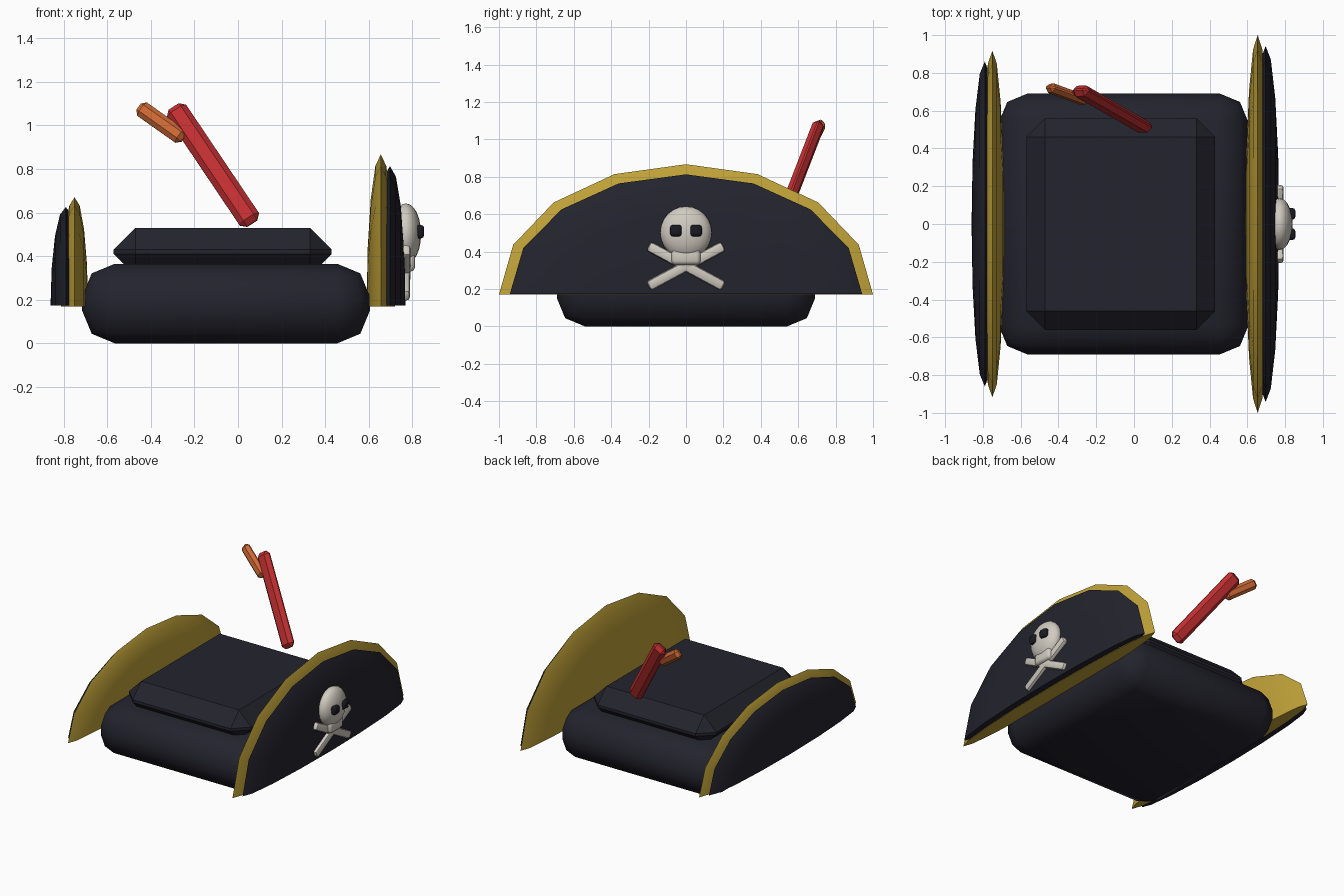
import bpy, bmesh, math
from mathutils import Vector, Matrix

if "Cube" in bpy.data.objects:
    bpy.data.objects.remove(bpy.data.objects["Cube"])


def material(name, rgb):
    m = bpy.data.materials.new(name)
    m.diffuse_color = (*rgb, 1)
    m.use_nodes = True
    m.node_tree.nodes["Principled BSDF"].inputs["Base Color"].default_value = m.diffuse_color
    return m


NAVY = material("dark navy", (0.017, 0.017, 0.027))
GOLD = material("gold", (0.53, 0.36, 0.04))
RED = material("red", (0.54, 0.028, 0.03))
ORANGE = material("orange", (0.62, 0.14, 0.035))
BONE = material("bone white", (0.64, 0.60, 0.53))
BLACK = material("eye black", (0.010, 0.010, 0.016))


def finish(name, bm, mat, matrix, angle):
    bm.transform(matrix)
    bmesh.ops.recalc_face_normals(bm, faces=bm.faces)
    me = bpy.data.meshes.new(name)
    bm.to_mesh(me)
    bm.free()
    me.materials.append(mat)
    ob = bpy.data.objects.new(name, me)
    bpy.context.collection.objects.link(ob)
    bpy.ops.object.select_all(action='DESELECT')
    ob.select_set(True)
    bpy.context.view_layer.objects.active = ob
    bpy.ops.object.shade_smooth_by_angle(angle=math.radians(angle))
    return ob


def box(name, size, mat, bevel, segments=1, matrix=Matrix(), angle=30):
    bm = bmesh.new()
    bmesh.ops.create_cube(bm, size=1)
    bmesh.ops.scale(bm, vec=size, verts=bm.verts)
    bmesh.ops.bevel(bm, geom=bm.edges[:], offset=bevel, segments=segments,
                    profile=0.5, affect='EDGES')
    return finish(name, bm, mat, matrix, angle)


def bar(name, a, b, width, depth, mat, bevel, facing, segments=1):
    # rounded bar from a to b, its thin side turned towards "facing"
    a, b = Vector(a), Vector(b)
    d = (b - a).normalized()
    f = Vector(facing)
    n = (f - d * f.dot(d)).normalized()
    w = n.cross(d)
    rot = Matrix((d, w, n)).transposed().to_4x4()
    return box(name, ((b - a).length, width, depth), mat, bevel, segments,
               Matrix.Translation((a + b) / 2) @ rot)


def dome(name, x, z, rx, ry, rz, mat):
    # upper half of a flattened sphere with its poles along x
    bm = bmesh.new()
    bmesh.ops.create_uvsphere(bm, u_segments=16, v_segments=8, radius=1)
    bm.transform(Matrix.Rotation(math.pi / 2, 4, 'Y'))
    cut = bmesh.ops.bisect_plane(bm, geom=bm.verts[:] + bm.edges[:] + bm.faces[:],
                                 dist=1e-4, plane_co=(0, 0, 0), plane_no=(0, 0, 1),
                                 clear_inner=True)
    bmesh.ops.holes_fill(bm, edges=[e for e in bm.edges if e.is_boundary], sides=0)
    mt = Matrix.Translation((x, 0, z)) @ Matrix.Diagonal((rx, ry, rz, 1))
    return finish(name, bm, mat, mt, 50)


# hat body and raised crown
box("hat_body", (1.32, 1.38, 0.365), NAVY, 0.15, 2,
    Matrix.Translation((-0.055, 0, 0.1825)), 50)
box("crown_slab", (1.0, 1.12, 0.22), NAVY, 0.1, 1,
    Matrix.Translation((-0.07, 0, 0.42)))

# turned-up brims with gold trim
dome("front_brim_trim", 0.655, 0.17, 0.065, 1.0, 0.697, GOLD)
dome("front_brim", 0.697, 0.173, 0.072, 0.942, 0.64, NAVY)
dome("back_brim_trim", -0.75, 0.17, 0.062, 0.918, 0.5, GOLD)
dome("back_brim", -0.79, 0.173, 0.07, 0.86, 0.452, NAVY)

# skull emblem
bm = bmesh.new()
bmesh.ops.create_uvsphere(bm, u_segments=20, v_segments=12, radius=1)
finish("skull", bm, BONE, Matrix.Translation((0.77, 0, 0.502))
       @ Matrix.Diagonal((0.07, 0.138, 0.14, 1)), 50)
box("jaw", (0.08, 0.155, 0.085), BONE, 0.02, 2, Matrix.Translation((0.772, 0, 0.372)), 50)
for s, side in ((1, "left"), (-1, "right")):
    box(side + "_eye", (0.05, 0.062, 0.062), BLACK, 0.015, 2,
        Matrix.Translation((0.829, s * 0.054, 0.512)), 50)
    bar(side + "_crossbone", (0.766, -0.2 * s, 0.215), (0.77, 0.2 * s, 0.43),
        0.056, 0.045, BONE, 0.016, (1, 0, 0), 2)

# feather
bar("feather_shaft", (0.065, 0.505, 0.55), (-0.295, 0.712, 1.085),
    0.105, 0.06, RED, 0.025, (0, -1, 0.1))
bar("feather_tip", (-0.455, 0.725, 1.085), (-0.25, 0.65, 0.94),
    0.075, 0.05, ORANGE, 0.02, (0, -1, 0.1))
